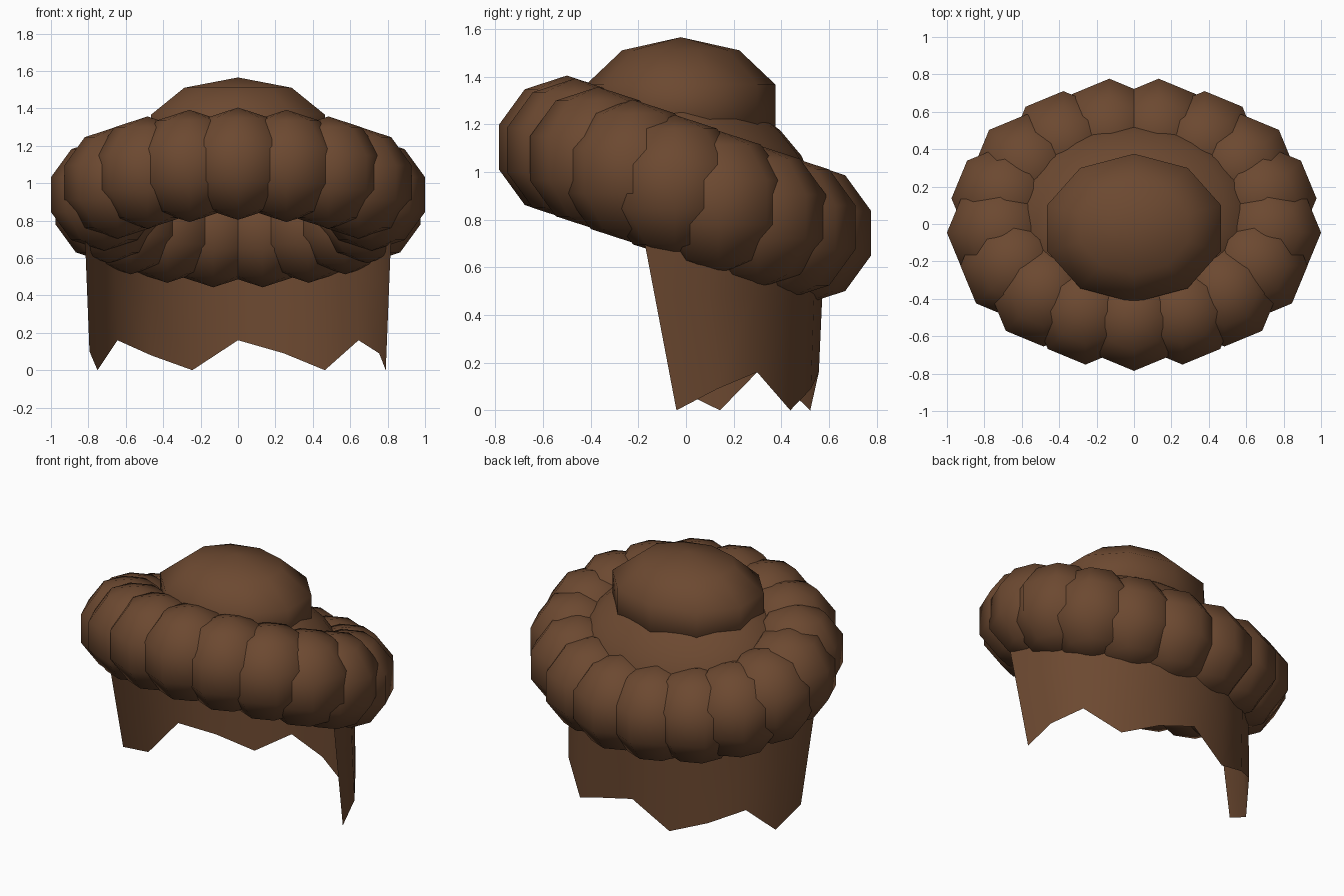
import bpy, bmesh, math
from mathutils import Matrix, Vector

if "Cube" in bpy.data.objects:
    bpy.data.objects.remove(bpy.data.objects["Cube"])

TILT = math.radians(20)          # ring and cap slope down toward the back
MID_Z = 0.922

brown = bpy.data.materials.new("warm brown")
brown.diffuse_color = (0.15, 0.066, 0.03, 1)
brown.use_nodes = True
brown.node_tree.nodes["Principled BSDF"].inputs["Base Color"].default_value = brown.diffuse_color


def finish(bm, name):
    mesh = bpy.data.meshes.new(name)
    for f in bm.faces:
        f.smooth = True
    bm.to_mesh(mesh)
    bm.free()
    mesh.materials.append(brown)
    obj = bpy.data.objects.new(name, mesh)
    bpy.context.collection.objects.link(obj)
    return obj


def ellipsoid(name, centre, radii, segs, rings, half=False, tilt=0.0):
    bm = bmesh.new()
    bmesh.ops.create_uvsphere(bm, u_segments=segs, v_segments=rings, radius=1)
    if half:
        low = [v for v in bm.verts if v.co.z < -1e-3]
        bmesh.ops.delete(bm, geom=low, context='VERTS')
    m = (Matrix.Translation(centre) @ Matrix.Rotation(-tilt, 4, 'X')
         @ Matrix.Diagonal(Vector((*radii, 1))))
    bm.transform(m)
    return finish(bm, name)


# Ring of round curls on a tilted ellipse
COUNT = 17
for i in range(COUNT):
    a = 2 * math.pi * i / COUNT
    x, y = 0.718 * math.sin(a), -0.5 * math.cos(a)
    ellipsoid(f"curl_{i + 1}", (x, y, MID_Z - math.tan(TILT) * y),
              (0.3, 0.3, 0.3), 8, 5)

# Bun on top
ellipsoid("bun", (0, -0.022, 1.277), (0.514, 0.418, 0.288), 10, 5)

# Open cap filling the ring
ellipsoid("cap", (0, 0, MID_Z), (0.69, 0.57, 0.43), 20, 12, half=True, tilt=TILT)

# Back hair: a half-round sheet with a jagged hem, widening upward
hem = [0.1, 0, 0.16, 0.08, 0, 0.16, 0.09, 0, 0.16, 0.09, 0]
bm = bmesh.new()
columns = []
for i, z0 in enumerate(hem):
    a = math.radians(-90 + 18 * i)
    s, c = math.sin(a), math.cos(a)
    z1 = 0.96 - 0.26 * c             # top edge hidden inside the curls
    col = []
    for t in (0, 0.5, 1):
        z = z0 + (z1 - z0) * t
        rx = 0.79 + 0.04 * z
        cy = -0.04 - 0.19 * z
        ry = 0.59 + 0.235 * z
        col.append(bm.verts.new((rx * s, cy + ry * c, z)))
    columns.append(col)
for p, q in zip(columns, columns[1:]):
    for k in range(2):
        bm.faces.new((q[k], p[k], p[k + 1], q[k + 1]))
finish(bm, "back_hair")
